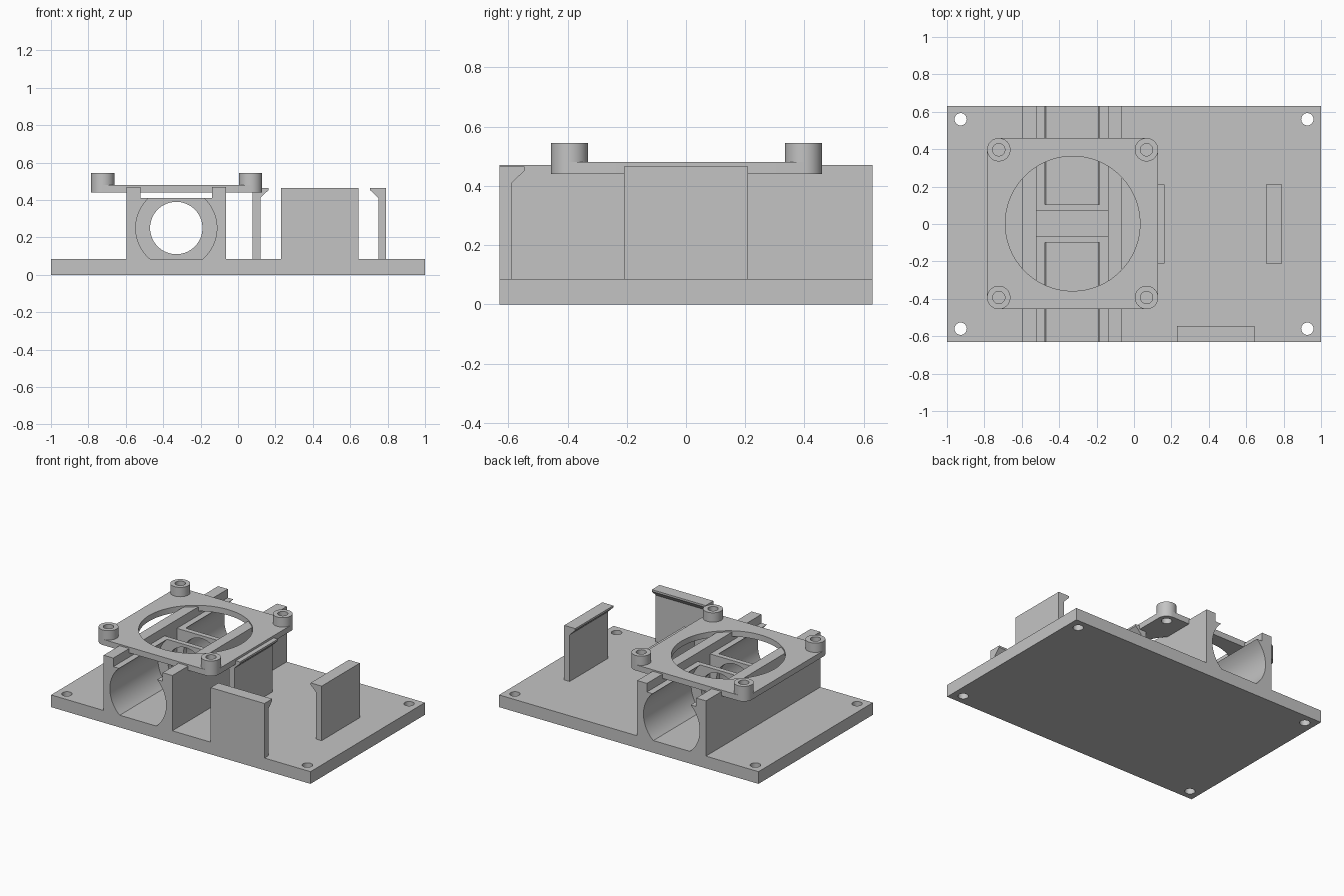
import bpy
from math import sin, cos, asin, pi, radians
from mathutils import Matrix, Vector

if "Cube" in bpy.data.objects:
    bpy.data.objects.remove(bpy.data.objects["Cube"], do_unlink=True)

grey = bpy.data.materials.new("plain grey")
grey.use_nodes = True
COLOUR = (0.55, 0.55, 0.55, 1)
grey.diffuse_color = COLOUR
grey.node_tree.nodes["Principled BSDF"].inputs["Base Color"].default_value = COLOUR

# Axis frames: profile (u, v) plus extrusion direction
ALONG_Z = lambda u, v, w: (u, v, w)
ALONG_Y = lambda u, v, w: (u, w, v)
ALONG_X = lambda u, v, w: (w, u, v)


def prism(name, profile, lo, hi, frame=ALONG_Z):
    """Closed solid made by extruding a profile from lo to hi."""
    n = len(profile)
    verts = [frame(u, v, w) for w in (lo, hi) for u, v in profile]
    faces = [list(range(n))[::-1], list(range(n, 2 * n))]
    faces += [[i, (i + 1) % n, (i + 1) % n + n, i + n] for i in range(n)]
    mesh = bpy.data.meshes.new(name)
    mesh.from_pydata(verts, [], faces)
    a, b, c = (Vector(frame(*e)) for e in ((1, 0, 0), (0, 1, 0), (0, 0, 1)))
    area = sum(profile[i][0] * profile[(i + 1) % n][1]
               - profile[(i + 1) % n][0] * profile[i][1] for i in range(n))
    if a.cross(b).dot(c) * area < 0:
        mesh.flip_normals()
    mesh.materials.append(grey)
    ob = bpy.data.objects.new(name, mesh)
    bpy.context.collection.objects.link(ob)
    return ob


def rect(u0, u1, v0, v1):
    return [(u0, v0), (u1, v0), (u1, v1), (u0, v1)]


def arc(u, v, r, start=0, end=2 * pi, steps=64, closed=True):
    count = steps if closed else steps + 1
    return [(u + r * cos(start + (end - start) * i / steps),
             v + r * sin(start + (end - start) * i / steps)) for i in range(count)]


def activate(ob):
    bpy.ops.object.select_all(action='DESELECT')
    ob.select_set(True)
    bpy.context.view_layer.objects.active = ob


def cut(ob, *cutters):
    for cutter in cutters:
        mod = ob.modifiers.new("cut", 'BOOLEAN')
        mod.operation = 'DIFFERENCE'
        mod.solver = 'EXACT'
        mod.object = cutter
        activate(ob)
        bpy.ops.object.modifier_apply(modifier=mod.name)
        bpy.data.objects.remove(cutter, do_unlink=True)


def smooth(ob):
    activate(ob)
    bpy.ops.object.shade_smooth_by_angle(angle=radians(30))


CORNERS = [(1, 1), (-1, 1), (-1, -1), (1, -1)]
FLOOR, DEPTH = 0.085, 0.63

# Base plate with four screw holes
base = prism("base_plate", rect(-1, 1, -DEPTH, DEPTH), 0, FLOOR)
cut(base, *[prism("screw_hole", arc(sx * 0.927, sy * 0.56, 0.033, steps=32), -0.1, 0.2)
            for sx, sy in CORNERS])
smooth(base)

# Tube holder: block with open top channel, flattened bores, webs and slot
CX, CZ, BORE, CEILING = -0.33, 0.25, 0.217, 0.41
holder = prism("tube_holder", rect(-0.595, -0.065, FLOOR, 0.47), -DEPTH, DEPTH, ALONG_Y)
low, high = asin((FLOOR - CZ) / BORE), asin((CEILING - CZ) / BORE)
bore = arc(CX, CZ, BORE, low, high, 24, False)
bore += arc(CX, CZ, BORE, pi - high, pi - low, 24, False)
foot = BORE * cos(low)
bore += [(CX - foot, 0.05), (CX + foot, 0.05)]
top = BORE * cos(high)
at = 25
bore[at:at] = [(CX + top, 0.43), (CX - top, 0.43)]
cut(holder,
    prism("channel", rect(-0.52, -0.14, CEILING, 0.6), -0.7, 0.7, ALONG_Y),
    prism("front_bore", bore, -0.7, -0.1, ALONG_Y),
    prism("back_bore", bore, 0.105, 0.7, ALONG_Y),
    prism("web_hole", arc(CX, CZ, 0.14), -0.3, 0.3, ALONG_Y),
    prism("slot", rect(-0.52, -0.14, -0.065, 0.07), 0.05, 0.6))
smooth(holder)

# Fan frame with rounded corners and a large round opening
FX, FY, PITCH, R = -0.328, 0.002, 0.395, 0.0625
outline = []
for i, (sx, sy) in enumerate(CORNERS):
    outline += arc(FX + sx * PITCH, FY + sy * PITCH, R,
                   i * pi / 2, (i + 1) * pi / 2, 12, False)
frame = prism("fan_frame", outline, 0.44, 0.48)
cut(frame, prism("fan_opening", arc(FX, FY, 0.36, steps=96), 0.3, 0.6))

# Hollow screw bosses on the frame corners
for sx, sy in CORNERS:
    x, y = FX + sx * PITCH, FY + sy * PITCH
    cut(frame, prism("boss_hole", arc(x, y, 0.033, steps=32), 0.3, 0.6))
    side = ("left" if sx > 0 else "right") + ("_back" if sy > 0 else "_front")
    boss = prism("screw_boss_" + side, arc(x, y, R, steps=48), 0.48, 0.545)
    cut(boss, prism("boss_hole", arc(x, y, 0.033, steps=32), 0.3, 0.6))
    smooth(boss)
smooth(frame)


# Snap clips with hooked tops
def clip(name, outer, direction, lo, hi, axis):
    shape = [(0, FLOOR), (0.042, FLOOR), (0.042, 0.41),
             (0.085, 0.452), (0.085, 0.465), (0, 0.465)]
    prism(name, [(outer + direction * u, v) for u, v in shape], lo, hi, axis)


clip("front_clip", -DEPTH, 1, 0.23, 0.645, ALONG_X)
clip("inner_clip", 0.077, 1, -0.21, 0.21, ALONG_Y)
clip("outer_clip", 0.792, -1, -0.21, 0.21, ALONG_Y)
